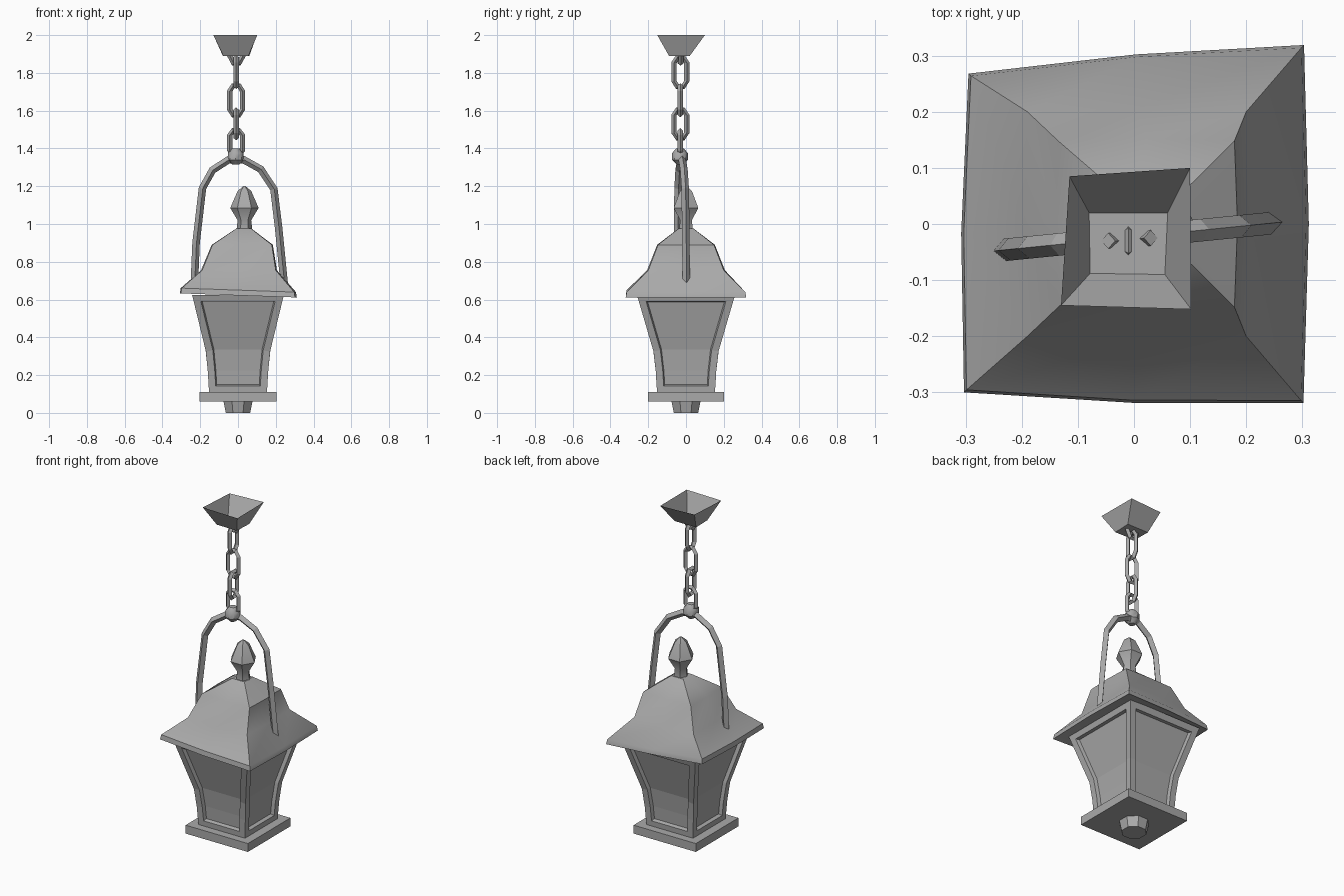
import bpy, bmesh, math
from mathutils import Vector

if "Cube" in bpy.data.objects:
    bpy.data.objects.remove(bpy.data.objects["Cube"])

grey = bpy.data.materials.new("iron_grey")
grey.use_nodes = True
GREY = (0.4, 0.4, 0.4, 1)
grey.diffuse_color = GREY
grey.node_tree.nodes["Principled BSDF"].inputs["Base Color"].default_value = GREY


def finish(name, bm, smooth=None):
    bmesh.ops.recalc_face_normals(bm, faces=bm.faces)
    mesh = bpy.data.meshes.new(name)
    bm.to_mesh(mesh)
    bm.free()
    mesh.materials.append(grey)
    obj = bpy.data.objects.new(name, mesh)
    bpy.context.collection.objects.link(obj)
    if smooth:
        bpy.ops.object.select_all(action='DESELECT')
        obj.select_set(True)
        bpy.context.view_layer.objects.active = obj
        bpy.ops.object.shade_smooth_by_angle(angle=math.radians(smooth))
    return obj


def loft(bm, rings, bottom=True, top=True, closed=False):
    """Skin a list of point rings, with optional end caps."""
    vs = [[bm.verts.new(p) for p in r] for r in rings]
    n = len(vs[0])
    pairs = list(zip(vs, vs[1:])) + ([(vs[-1], vs[0])] if closed else [])
    faces = [[bm.faces.new((a[i], a[(i + 1) % n], b[(i + 1) % n], b[i]))
              for i in range(n)] for a, b in pairs]
    if bottom and not closed:
        bm.faces.new(vs[0][::-1])
    if top and not closed:
        bm.faces.new(vs[-1])
    return faces


def square(hx, hy, z, cx=0, cy=0):
    return [(cx + sx * hx, cy + sy * hy, z)
            for sx, sy in ((-1, -1), (1, -1), (1, 1), (-1, 1))]


def circle(r, z, n, cx=0, cy=0, turn=0):
    return [(cx + r * math.cos(turn + math.tau * i / n),
             cy + r * math.sin(turn + math.tau * i / n), z) for i in range(n)]


def sweep(name, path, r, side, closed=False, smooth=None):
    """Square bar along a path; side is the normal of the path's plane."""
    pts = [Vector(p) for p in path]
    n, rings = len(pts), []
    for i, p in enumerate(pts):
        a = pts[i - 1] if closed or i else p
        b = pts[(i + 1) % n] if closed or i < n - 1 else p
        u = Vector(side).normalized()
        v = (b - a).normalized().cross(u)
        rings.append([p + r * u, p + r * v, p - r * u, p - r * v])
    bm = bmesh.new()
    loft(bm, rings, closed=closed)
    return finish(name, bm, smooth)


# Base plate and the knob under it
bm = bmesh.new()
loft(bm, [square(.205, .2, .06), square(.205, .2, .11)])
finish("base_plate", bm)
bm = bmesh.new()
loft(bm, [circle(r, z, 8, turn=math.pi / 8) for r, z in ((.07, 0), (.083, .06))])
finish("bottom_knob", bm)

# Lamp body: flared square box with a recessed pane on each side
bm = bmesh.new()
body = [(.153, .153, .105), (.16, .16, .22), (.17, .172, .325), (.243, .26, .625)]
faces = loft(bm, [square(*s) for s in body])
bmesh.ops.recalc_face_normals(bm, faces=bm.faces)
for i in range(4):
    bmesh.ops.inset_region(bm, faces=[row[i] for row in faces], thickness=.037,
                           use_even_offset=True)
    bmesh.ops.inset_region(bm, faces=[row[i] for row in faces], thickness=.006,
                           depth=-.02, use_even_offset=True)
finish("lamp_body", bm)

# Roof: bell-shaped, leaning slightly, with uneven rim corners
CORNERS = [(-.303, -.3), (.302, -.319), (.303, .319), (-.295, .268)]


def roof_ring(scale, z, blend, hx=.2, hy=.2, cx=0):
    """Eight points: corners and bowed side middles; blend 1 is the rim shape."""
    sq = square(hx, hy, z, cx)
    cs = []
    for c, s in zip(CORNERS, sq):
        x = blend * c[0] * scale + (1 - blend) * s[0]
        y = blend * c[1] * scale + (1 - blend) * s[1]
        cs.append(Vector((x, y, z - .035 * x * blend)))
    out = []
    for i, c in enumerate(cs):
        mid = (c + cs[(i + 1) % 4]) / 2
        out += [c, Vector((mid.x * 1.03, mid.y * 1.03, mid.z))]
    return out


bm = bmesh.new()
loft(bm, [roof_ring(.93, .63, 1), roof_ring(1, .622, 1), roof_ring(.985, .65, 1),
          roof_ring(1, .755, 0, .195, .2, .005),
          roof_ring(1, .89, 0, .157, .148, .022),
          roof_ring(1, .975, 0, .04, .04, .03)])
finish("roof", bm, 35)

# Finial
bm = bmesh.new()
loft(bm, [circle(r, z, 6, .034, 0) for r, z in
          ((.042, .965), (.036, 1.02), (.075, 1.085), (.036, 1.175), (.006, 1.2))])
finish("finial", bm, 40)

# Arched handle and the ball at its crown
arch = [(-.23, .71), (-.222, .9), (-.188, 1.19), (-.135, 1.285), (-.05, 1.34),
        (.03, 1.34), (.12, 1.29), (.19, 1.185), (.215, .98), (.245, .68)]
sweep("handle", [(x, -.023 + .1 * x, z) for x, z in arch], .02, (-.1, 1, 0))
bm = bmesh.new()
loft(bm, [circle(r, z, 8, -.012, -.032) for r, z in
          ((.018, 1.315), (.042, 1.34), (.042, 1.375), (.02, 1.4))])
finish("handle_ball", bm, 40)

# Chain: alternating eight-sided links
for i, (z, h) in enumerate(((1.805, .078), (1.655, .078), (1.53, .075), (1.43, .065))):
    d = Vector((0, 1, 0)) if i % 2 == 0 else Vector((1, 0, 0))
    outline = [(.015, 1), (.034, .62), (.034, -.62), (.015, -1),
               (-.015, -1), (-.034, -.62), (-.034, .62), (-.015, 1)]
    path = [Vector((-.01, -.03, z + h * b)) + d * a for a, b in outline]
    sweep(f"chain_link_{i + 1}", path, .014, (d.y, d.x, 0), closed=True)

# Hanger loop whose ends poke through the ceiling cup
sweep("hanger_loop", [(-.046, -.03, 1.897), (-.022, -.03, 1.85), (.004, -.028, 1.85),
                      (.03, -.025, 1.897)], .014, (0, 1, 0))

# Ceiling cup: open, uneven funnel
bm = bmesh.new()
loft(bm, [[(-.078, -.088, 1.89), (.055, -.09, 1.89), (.06, .02, 1.89), (-.08, .02, 1.89)],
          [(-.13, -.145, 2), (.102, -.152, 2), (.1, .1, 2), (-.115, .085, 2)]], top=False)
finish("ceiling_cup", bm)
